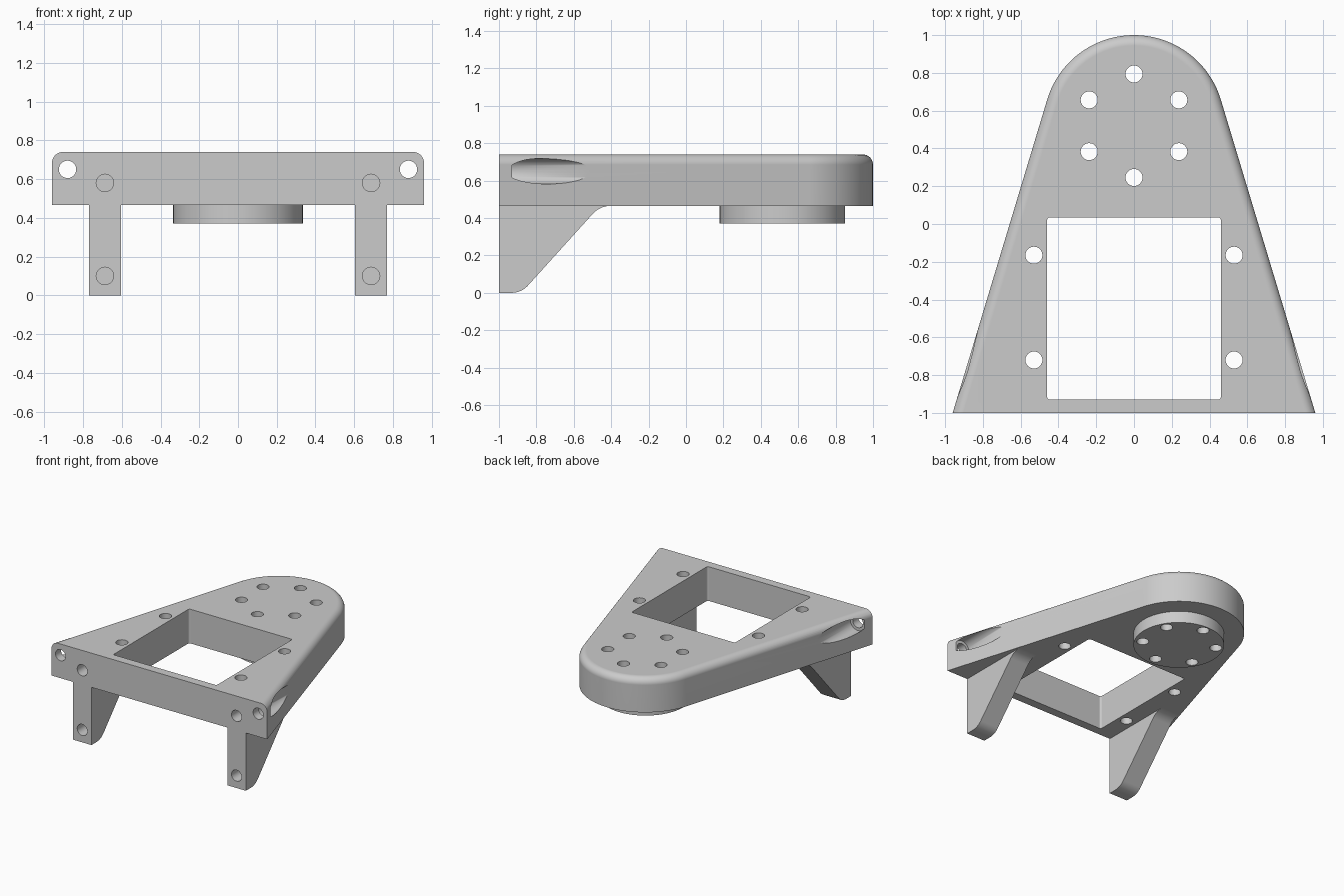
import bpy, bmesh, math
from mathutils import Vector

cube = bpy.data.objects.get("Cube")
if cube:
    bpy.data.objects.remove(cube, do_unlink=True)

grey = bpy.data.materials.new("light grey")
grey.use_nodes = True
GREY = (0.6, 0.6, 0.6, 1)
grey.diffuse_color = GREY
grey.node_tree.nodes["Principled BSDF"].inputs["Base Color"].default_value = GREY

BOTTOM, TOP, FRONT = 0.465, 0.74, -1.0
HUB_Y, HUB_R, HOLE_R = 0.52, 0.48, 0.045


def prism(name, points, start, direction, round_edges=None):
    """Extrude a closed loop of 3D points; start is added to each point."""
    bm = bmesh.new()
    face = bm.faces.new([bm.verts.new(Vector(p) + Vector(start)) for p in points])
    ext = bmesh.ops.extrude_face_region(bm, geom=[face], use_keep_orig=True)
    moved = [v for v in ext["geom"] if isinstance(v, bmesh.types.BMVert)]
    bmesh.ops.translate(bm, vec=direction, verts=moved)
    bmesh.ops.recalc_face_normals(bm, faces=bm.faces)
    if round_edges:
        rule, radius, segments = round_edges
        bmesh.ops.bevel(bm, geom=[e for e in bm.edges if rule(e)], offset=radius,
                        segments=segments, profile=0.5, affect='EDGES')
    mesh = bpy.data.meshes.new(name)
    bm.to_mesh(mesh)
    bm.free()
    mesh.materials.append(grey)
    obj = bpy.data.objects.new(name, mesh)
    bpy.context.collection.objects.link(obj)
    return obj


def cylinder(name, centre, radius, direction, sides=32):
    """Cylinder from a centre along z or y."""
    pts = []
    for i in range(sides):
        a = math.tau * i / sides
        c, s = radius * math.cos(a), radius * math.sin(a)
        pts.append((c, s, 0) if direction[2] else (c, 0, s))
    return prism(name, pts, centre, direction)


def fillet(before, corner, after, length, steps=8):
    """Points of a curve that rounds a profile corner."""
    c = Vector(corner)
    a = c + (Vector(before) - c).normalized() * length
    b = c + (Vector(after) - c).normalized() * length
    return [a * (1 - t) ** 2 + c * 2 * t * (1 - t) + b * t ** 2
            for t in (i / steps for i in range(steps + 1))]


# Tapered plate with a round end and a rounded upper rim
corner = Vector((0.96, FRONT - HUB_Y))
tangent = math.atan2(corner.y, corner.x) + math.acos(HUB_R / corner.length)
outline = [(-0.96, FRONT, 0), (0.96, FRONT, 0)]
STEPS = 40
for i in range(STEPS + 1):
    a = tangent + (math.pi - 2 * tangent) * i / STEPS
    outline.append((HUB_R * math.cos(a), HUB_Y + HUB_R * math.sin(a), 0))


def upper_rim(e):
    return (all(v.co.z > TOP - 0.01 for v in e.verts)
            and any(v.co.y > FRONT + 0.01 for v in e.verts))


bracket = prism("mounting_bracket", outline, (0, 0, BOTTOM), (0, 0, TOP - BOTTOM),
                (upper_rim, 0.055, 8))

# Round boss under the hub
added = [cylinder("boss", (0, HUB_Y - 0.005, 0.37), 0.335, (0, 0, 0.15), 64)]

# Gusset legs, in (y, z)
toe, knee = (-0.88, 0), (-0.46, BOTTOM)
profile = [Vector((FRONT, 0))]
profile += fillet((FRONT, 0), toe, knee, 0.055)
profile += fillet(toe, knee, (0, BOTTOM), 0.06)
profile += [Vector((-0.40, 0.5)), Vector((FRONT, 0.5))]
for side, x in (("left", 0.605), ("right", -0.77)):
    added.append(prism(side + "_leg", [(0, p.x, p.y) for p in profile],
                       (x, 0, 0), (0.165, 0, 0)))

# Rectangular opening with slightly rounded corners
cutters = [prism("opening_cutter",
                 [(-0.46, -0.93, 0), (0.46, -0.93, 0), (0.46, 0.035, 0), (-0.46, 0.035, 0)],
                 (0, 0, 0.3), (0, 0, 0.6),
                 (lambda e: abs(e.verts[0].co.z - e.verts[1].co.z) > 0.1, 0.015, 4))]

# Bolt circle through the hub
for i in range(6):
    a = math.radians(90 + 60 * i)
    cutters.append(cylinder("hub_hole_cutter",
                            (0.274 * math.cos(a), HUB_Y + 0.274 * math.sin(a), 0.2),
                            HOLE_R, (0, 0, 0.7)))

for s in (-1, 1):
    # Vertical holes beside the opening
    for y in (-0.72, -0.165):
        cutters.append(cylinder("side_hole_cutter", (0.53 * s, y, 0.3), HOLE_R, (0, 0, 0.6)))
    # Blind holes in the front face
    for z in (0.1, 0.58):
        cutters.append(cylinder("front_hole_cutter", (0.687 * s, FRONT - 0.1, z),
                                HOLE_R, (0, 0.2, 0)))
    # Corner bolt holes with a pocket that runs out of the sloping side
    cutters.append(cylinder("corner_hole_cutter", (0.88 * s, FRONT - 0.1, 0.65),
                            HOLE_R, (0, 0.3, 0)))
    cutters.append(cylinder("pocket_cutter", (0.88 * s, -0.93, 0.65), 0.068, (0, 0.7, 0), 40))

# Combine everything into one solid
bpy.ops.object.select_all(action='DESELECT')
bpy.context.view_layer.objects.active = bracket
bracket.select_set(True)
for tools, operation in ((added, 'UNION'), (cutters, 'DIFFERENCE')):
    for tool in tools:
        mod = bracket.modifiers.new("combine", 'BOOLEAN')
        mod.operation, mod.solver, mod.object = operation, 'EXACT', tool
        bpy.ops.object.modifier_apply(modifier=mod.name)
        bpy.data.objects.remove(tool, do_unlink=True)

# Smooth curved faces, crisp edges
bpy.ops.object.shade_smooth_by_angle(angle=math.radians(30))
weighted = bracket.modifiers.new("even_shading", 'WEIGHTED_NORMAL')
weighted.keep_sharp = True
